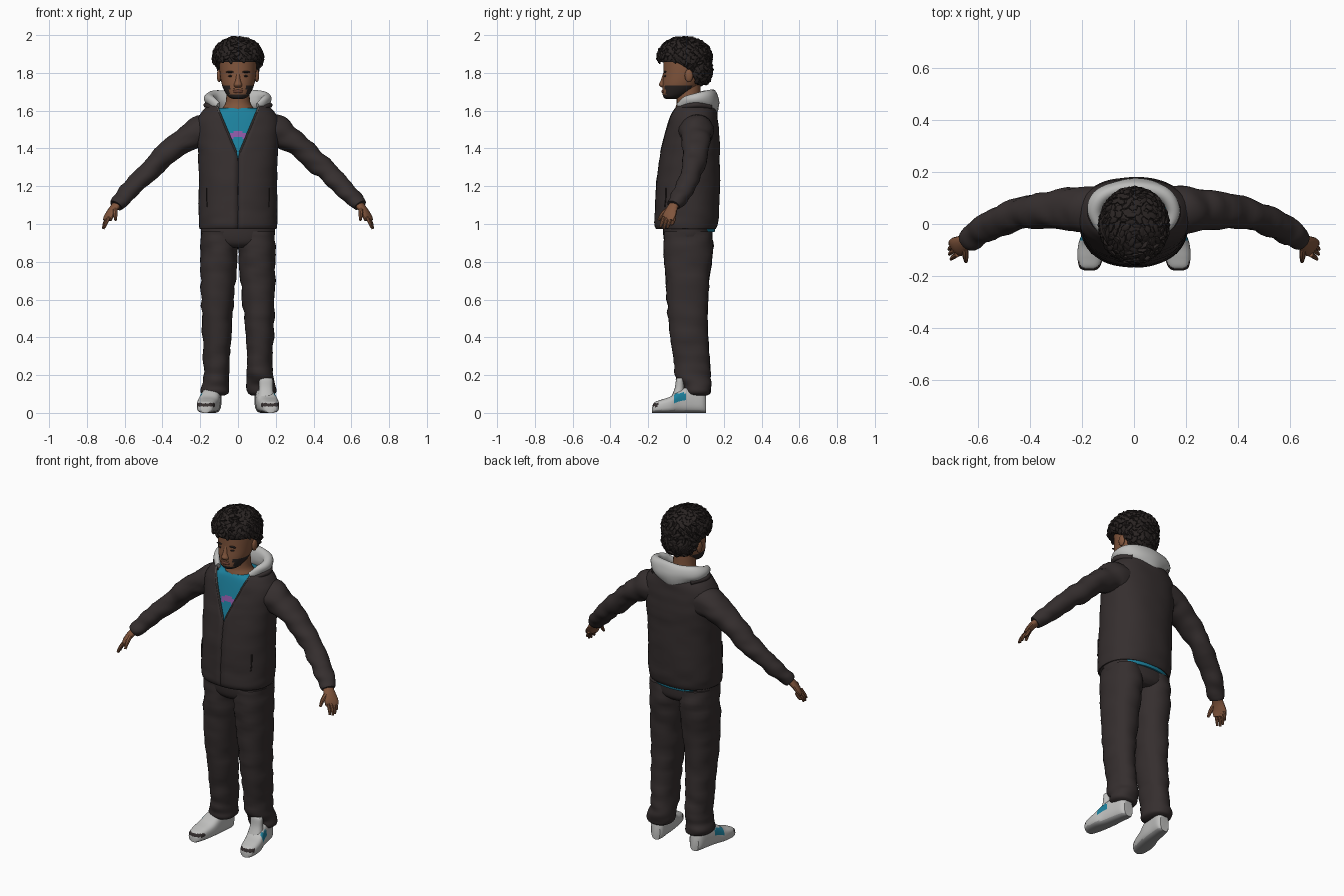
import bpy, bmesh, math, random
from mathutils import Vector, Matrix, noise

if "Cube" in bpy.data.objects:
    bpy.data.objects.remove(bpy.data.objects["Cube"])

random.seed(4)


def material(name, rgb):
    m = bpy.data.materials.new(name)
    m.diffuse_color = (*rgb, 1)
    m.use_nodes = True
    m.node_tree.nodes["Principled BSDF"].inputs["Base Color"].default_value = m.diffuse_color
    return m


CLOTH = material("charcoal_cloth", (0.036, 0.028, 0.028))
HAIR = material("hair_black", (0.022, 0.017, 0.016))
SKIN = material("skin_brown", (0.22, 0.092, 0.046))
LIP = material("lip_brown", (0.14, 0.05, 0.03))
GREY = material("hood_grey", (0.50, 0.50, 0.49))
SHOE = material("shoe_grey", (0.52, 0.52, 0.51))
SOLE = material("sole_grey", (0.30, 0.30, 0.30))
BLUE = material("shirt_blue", (0.012, 0.22, 0.34))
PINK = material("print_purple", (0.27, 0.10, 0.38))
ZIP = material("zip_dark_grey", (0.09, 0.08, 0.075))


def finish(name, bm, mats, rule=None):
    bmesh.ops.recalc_face_normals(bm, faces=bm.faces[:])
    bm.normal_update()
    if rule:
        for f in bm.faces:
            f.material_index = rule(f.calc_center_median(), f.normal)
    me = bpy.data.meshes.new(name)
    bm.to_mesh(me)
    bm.free()
    for m in mats:
        me.materials.append(m)
    ob = bpy.data.objects.new(name, me)
    bpy.context.collection.objects.link(ob)
    return ob


def resample(rings, k):
    """Smooth curve through the given rings."""
    out, last = [], len(rings) - 1
    for i in range(last):
        a, b, c, d = (rings[max(0, min(last, i + j))] for j in (-1, 0, 1, 2))
        for s in range(k):
            t = s / k
            out.append([0.5 * (2*q + (r-p)*t + (2*p-5*q+4*r-w)*t*t + (3*q-p-3*r+w)*t**3)
                        for p, q, r, w in zip(a, b, c, d)])
    return out + [list(rings[-1])]


def spow(v, p):
    return math.copysign(abs(v) ** p, v)


def loft(name, rings, mats, plane=None, n=24, p=1.0, k=4, fold=0.0, rule=None, gap=None):
    """Skin rings of (x, y, z, half width, half depth); gap leaves the front open."""
    rs = resample(rings, k)
    bm, rows = bmesh.new(), []
    for i, (x, y, z, ra, rb) in enumerate(rs):
        c = Vector((x, y, z))
        if plane:
            u, v = Vector((1, 0, 0)), Vector((0, 1, 0) if plane == 'z' else (0, 0, 1))
        else:
            t = Vector(rs[min(i+1, len(rs)-1)][:3]) - Vector(rs[max(i-1, 0)][:3])
            u = t.cross(Vector((0, 0, 1))).normalized()
            v = u.cross(t).normalized()
        a0 = math.asin(min(0.99, (gap(z) / ra) ** (1 / p))) if gap else 0
        row = []
        for j in range(n):
            a = a0 + (2*math.pi - 2*a0) * j / (n - 1 if gap else n)
            d = u * (ra * spow(math.sin(a), p)) - v * (rb * spow(math.cos(a), p))
            q = c + d
            if fold:
                q += d.normalized() * fold * noise.noise(Vector((q.x*9, q.y*9, q.z*22)))
            row.append(bm.verts.new(q))
        rows.append(row)
    for r1, r2 in zip(rows, rows[1:]):
        for j in range(n - 1 if gap else n):
            bm.faces.new((r1[j], r1[(j+1) % n], r2[(j+1) % n], r2[j]))
    if not gap:
        bm.faces.new(rows[0])
        bm.faces.new(rows[-1])
    return finish(name, bm, mats, rule)


def ball(name, c, r, mat):
    bm = bmesh.new()
    bmesh.ops.create_uvsphere(bm, u_segments=16, v_segments=10, radius=1,
                              matrix=Matrix.Translation(c) @ Matrix.Diagonal((*r, 1)))
    return finish(name, bm, [mat])


# Jacket body, open in a V at the neck, over a shirt
torso = [(0, 0, .975, .2, .153), (0, 0, 1.0, .203, .163), (0, .005, 1.06, .205, .165),
         (0, .01, 1.2, .203, .165), (0, .02, 1.35, .206, .156), (0, .03, 1.45, .214, .145),
         (0, .036, 1.54, .214, .13), (0, .04, 1.59, .19, .12), (0, .043, 1.625, .155, .11),
         (0, .045, 1.645, .135, .098)]
opening = lambda z: .0012 + max(0, z - 1.36) * .42
jacket = loft("jacket_body", torso, [CLOTH], 'z', 56, .88, 5, .004, gap=opening)
mod = jacket.modifiers.new("thickness", 'SOLIDIFY')
mod.thickness, mod.offset = .008, 0
shirt = [(x, y, z, a - .014, b - .014) for x, y, z, a, b in torso[3:8]] + [(0, .03, 1.613, .1, .085)]
loft("shirt", shirt, [BLUE, PINK], 'z', 72, .88, 9,
     rule=lambda c, nrm: int(c.y < 0 and abs(c.x) < .05 and 1.462 < c.z + 9*c.x*c.x < 1.495))
loft("shirt_tail", [(0, .025, .958, .165, .126), (0, .02, .975, .175, .134), (0, .01, 1.04, .18, .14)],
     [BLUE], 'z', 40, .9)

# Zip edges, front seam, collar rim and pockets
for s in (1, -1):
    edge = []
    for x, y, z, a, b in resample(torso, 4):
        if z > 1.355:
            w = opening(z)
            ang = math.asin(min(.99, (w / a) ** (1 / .88)))
            edge.append((s * w, y - b * math.cos(ang) ** .88 - .001, z, .0055, .0055))
    loft("zip_edge", edge, [ZIP], 'z', 8, k=1)
    loft("collar_rim", [(s*.108, -.045, 1.605, .008, .01), (s*.15, 0, 1.622, .014, .014),
                        (s*.168, .06, 1.63, .014, .014), (s*.12, .13, 1.62, .014, .014)], [CLOTH], n=10)
    loft("pocket_seam", [(s*.163, -.113, 1.09, .003, .003), (s*.166, -.108, 1.13, .003, .003),
                         (s*.166, -.106, 1.19, .003, .003)], [HAIR], 'z', 6)
loft("front_seam", [(0, y - b - .001, z, .003, .003) for x, y, z, a, b in torso[1:5]], [HAIR], 'z', 6)

# Hood folded round the neck and hanging at the back
half = [(.105, -.04, 1.625, .01, .018), (.138, .0, 1.65, .022, .026), (.15, .06, 1.662, .03, .034),
        (.11, .115, 1.66, .032, .048)]
loft("hood", half + [(0, .143, 1.642, .032, .07)] + [(-x, y, z, a, b) for x, y, z, a, b in half[::-1]],
     [GREY], n=20, fold=.006, k=6)

# Arms and hands
for s in (1, -1):
    arm = [(.12, .055, 1.49, .09, .08), (.2, .055, 1.49, .09, .088), (.26, .054, 1.455, .08, .073),
           (.33, .052, 1.412, .072, .063), (.43, .042, 1.318, .061, .058), (.52, .012, 1.232, .056, .051),
           (.6, -.03, 1.148, .05, .044), (.632, -.055, 1.112, .044, .037), (.645, -.065, 1.096, .036, .031)]
    loft("sleeve", [(s*x, *r) for x, *r in arm], [CLOTH], n=24, fold=.012, k=6)
    palm = [(.63, -.055, 1.115, .026, .022), (.66, -.075, 1.08, .033, .019), (.682, -.088, 1.045, .04, .016),
            (.692, -.095, 1.02, .036, .012)]
    loft("palm", [(s*x, *r) for x, *r in palm], [SKIN], n=14)
    for i, (drop, out) in enumerate([(.0, .0), (-.008, .006), (-.005, .008), (.014, .006)]):
        y = -.122 + i * .019
        finger = [(.682 + i*.003, y + .004, 1.035, .0095, .01), (.698 + out, y - .006, 1.005, .009, .009),
                  (.706 + out, y - .014, .982 + drop, .006, .006)]
        loft("finger", [(s*a, *r) for a, *r in finger], [SKIN], n=8)
    thumb = [(.652, -.09, 1.08, .014, .013), (.65, -.122, 1.055, .012, .012), (.648, -.145, 1.02, .007, .007)]
    loft("thumb", [(s*a, *r) for a, *r in thumb], [SKIN], n=8)

# Trousers
loft("trouser_hips", [(0, .012, .875, .09, .1), (0, .012, .9, .17, .124), (0, .01, .95, .196, .131),
                      (0, .01, 1.03, .19, .13)], [CLOTH], 'z', 36, .9)
for s in (1, -1):
    b = .015 if s > 0 else 0
    leg = [(.098, .01, .96, .098, .126), (.1, .012, .86, .099, .13), (.105, .008, .7, .093, .116),
           (.112, .01, .5, .08, .104), (.114, .026, .32, .071, .096), (.116, .038, .2, .068, .092),
           (.122, .043 + b, .14, .075, .09 - b), (.122, .046 + b, .105, .07, .083 - b),
           (.122, .046 + b, .092, .05, .065 - b)]
    loft("trouser_leg", [(s*x, *r) for x, *r in leg], [CLOTH], 'z', 28, .92, 6, .01)

# Shoes with sole, toe mark and side accent


def shoe_rule(c, nrm):
    if c.z < .014:
        return 1
    if c.y < -.135 and .034 < c.z < .052 and abs(nrm.y) > .2:
        return 2
    return 3 if (-.065 < c.y < -.005 and .06 < c.z < .105 and abs(nrm.x) > .35 and
                 abs(c.x) > .14) else 0


for s in (1, -1):
    prof = [(.172, -.179, .03, .02), (.172, -.168, .055, .038), (.168, -.13, .07, .05), (.16, -.08, .088, .055),
            (.147, -.03, .125, .052), (.138, .03, .14, .047), (.13, .085, .13, .042), (.128, .106, .1, .028)]
    loft("shoe", [(s*x, y, h/2, w, h/2) for x, y, h, w in prof], [SHOE, SOLE, CLOTH, BLUE],
         'y', 32, .68, 6, rule=shoe_rule)
loft("shoe_tongue", [(.148, -.045, .08, .045, .035), (.148, -.035, .13, .037, .025),
                     (.148, -.033, .175, .036, .02), (.148, -.033, .186, .03, .014)], [SHOE], 'z', 16, .8)

# Neck and head; the jaw is bearded
loft("neck", [(0, .025, 1.57, .11, .085), (0, .018, 1.61, .085, .075), (0, .015, 1.65, .064, .064),
              (0, .01, 1.74, .062, .066)], [SKIN], 'z', 24)
loft("head", [(0, -.082, 1.662, .025, .026), (0, -.068, 1.673, .05, .052), (0, -.044, 1.7, .07, .081),
              (0, -.026, 1.74, .086, .098), (0, -.012, 1.79, .095, .108), (0, 0, 1.85, .1, .12),
              (0, 0, 1.91, .098, .118), (0, 0, 1.95, .06, .08)], [SKIN, HAIR], 'z', 36, .95, 6,
     rule=lambda c, nrm: int(c.z < 1.685 or (c.z < 1.735 and abs(c.x) > .045 and c.y < .03)))
loft("nose", [(0, -.108, 1.8, .01, .012), (0, -.116, 1.76, .014, .018), (0, -.12, 1.737, .023, .023),
              (0, -.114, 1.722, .018, .014)], [SKIN], 'z', 14)
ball("lips", (0, -.119, 1.702), (.028, .011, .011), LIP)
ball("moustache", (0, -.116, 1.717), (.032, .009, .004), HAIR)
for s in (1, -1):
    ball("ear", (s*.1, .015, 1.785), (.012, .022, .034), SKIN)
    ball("eye", (s*.038, -.11, 1.783), (.014, .006, .005), HAIR)
    ball("eyebrow", (s*.04, -.111, 1.805), (.024, .008, .005), HAIR)


# Hair mass covered in short thick locks
def hairline(y):
    if y < -.05:
        return 1.858
    return 1.858 - (y + .05) * .6 if y < .02 else max(1.735, 1.816 - (y - .02) * 2)


bm = bmesh.new()
masses = [(Vector((0, -.007, 1.882)), Vector((.13, .142, .105)), 300),
          (Vector((0, .06, 1.815)), Vector((.103, .077, .092)), 110)]
for c, r, count in masses:
    vs = bmesh.ops.create_icosphere(bm, subdivisions=4, radius=1)['verts']
    for v in vs:
        v.co = c + v.co * r
        v.co.z = max(v.co.z, hairline(v.co.y))
    for i in range(count):
        z = 1 - 2 * (i + .5) / count
        a = i * 2.39996
        d = Vector((math.cos(a), math.sin(a), 0)) * math.sqrt(1 - z*z) + Vector((0, 0, z))
        q = c + d * r
        if q.z < hairline(q.y) + .008:
            continue
        turn = d.to_track_quat('Z', 'Y').to_matrix().to_4x4() @ Matrix.Rotation(random.uniform(0, 6.3), 4, 'Z')
        tilt = Matrix.Rotation(random.uniform(-.35, .35), 4, 'X')
        size = (random.uniform(.018, .028), random.uniform(.009, .015), random.uniform(.008, .013))
        bmesh.ops.create_icosphere(bm, subdivisions=1, radius=1, matrix=Matrix.Translation(q) @ turn @ tilt
                                   @ Matrix.Diagonal((*size, 1)))
finish("hair", bm, [HAIR])

# Smooth shading with sharp edges kept
for ob in bpy.context.collection.objects:
    ob.select_set(True)
    bpy.context.view_layer.objects.active = ob
bpy.ops.object.shade_smooth_by_angle(angle=math.radians(40))
